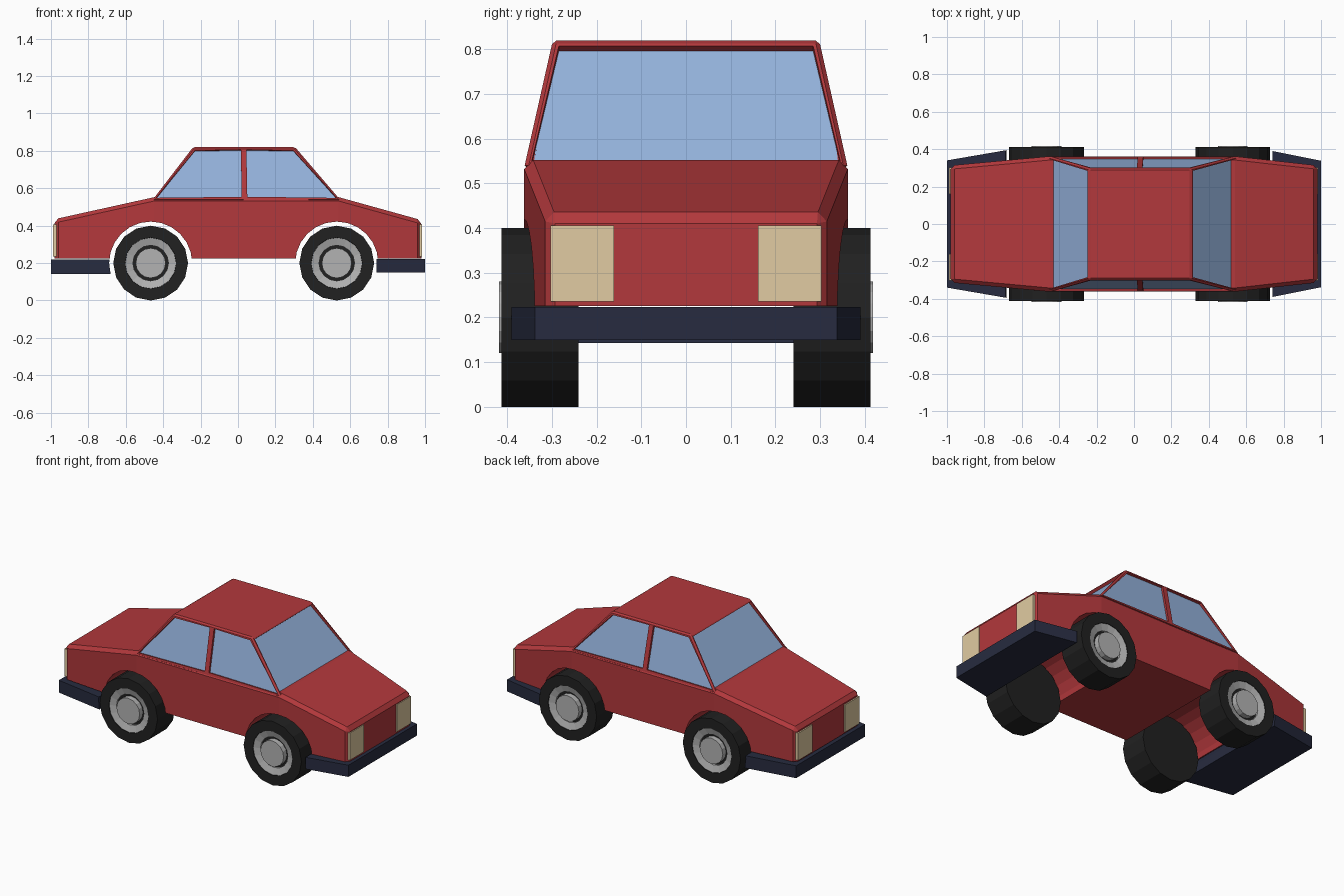
import bpy, bmesh, math
from mathutils import Matrix

if "Cube" in bpy.data.objects:
    bpy.data.objects.remove(bpy.data.objects["Cube"])

def material(name, rgb):
    m = bpy.data.materials.new(name)
    m.diffuse_color = (*rgb, 1)
    m.use_nodes = True
    m.node_tree.nodes["Principled BSDF"].inputs["Base Color"].default_value = m.diffuse_color
    return m

RED = material("red paint", (0.45, 0.04, 0.045))
BLUE = material("window glass", (0.30, 0.45, 0.72))
NAVY = material("navy trim", (0.02, 0.024, 0.05))
CREAM = material("lamp cream", (0.75, 0.60, 0.36))
BLACK = material("rubber", (0.015, 0.015, 0.015))
GREY = material("wheel metal", (0.45, 0.45, 0.45))

def finish(bm, name, mat, recalc=True):
    if recalc:
        bmesh.ops.recalc_face_normals(bm, faces=bm.faces)
    me = bpy.data.meshes.new(name)
    bm.to_mesh(me)
    bm.free()
    ob = bpy.data.objects.new(name, me)
    bpy.context.collection.objects.link(ob)
    if mat:
        me.materials.append(mat)
    return ob

def loft(rings):
    """Solid skinned through rings of equal length, capped at both ends."""
    bm = bmesh.new()
    vs = [[bm.verts.new(p) for p in r] for r in rings]
    n = len(vs[0])
    for a, b in zip(vs, vs[1:]):
        for i in range(n):
            j = (i + 1) % n
            bm.faces.new((a[i], a[j], b[j], b[i]))
    bm.faces.new(vs[0])
    bm.faces.new(vs[-1])
    bmesh.ops.recalc_face_normals(bm, faces=bm.faces)
    return bm

def section(x, hw, z0, z1, hw_top=None):
    t = hw if hw_top is None else hw_top
    return [(x, -hw, z0), (x, hw, z0), (x, t, z1), (x, -t, z1)]

def lathe(name, profile, centre, side, mat, n=16):
    """Revolve (radius, y) points about a wheel axle."""
    bm = bmesh.new()
    vs = [bm.verts.new((0, y * side, r)) for r, y in profile]
    edges = [bm.edges.new(e) for e in zip(vs, vs[1:])]
    bmesh.ops.spin(bm, geom=vs + edges, cent=(0, 0, 0), axis=(0, 1, 0),
                   angle=math.tau, steps=n, use_duplicate=False)
    bmesh.ops.remove_doubles(bm, verts=bm.verts, dist=1e-4)
    ob = finish(bm, name, mat)
    ob.location = centre
    return ob

def sharp_edges(bm, zmin):
    return [e for e in bm.edges if len(e.link_faces) == 2
            and e.calc_face_angle() > 0.5
            and max(v.co.z for v in e.verts) > zmin]

# Lower body with chamfered upper and corner edges
bm = loft([section(-0.98, 0.313, 0.225, 0.435), section(-0.45, 0.362, 0.225, 0.552),
           section(0.035, 0.362, 0.225, 0.552),
           section(0.54, 0.362, 0.225, 0.552), section(0.98, 0.313, 0.225, 0.43)])
bmesh.ops.bevel(bm, geom=sharp_edges(bm, 0.3), offset=0.02, segments=1,
                affect='EDGES', profile=0.5)
body = finish(bm, "lower_body", RED)

# Bumper slabs
rear_bumper = finish(loft([section(-1, 0.34, 0.143, 0.22),
                           section(-0.68, 0.395, 0.143, 0.22)]), "rear_bumper", NAVY)
front_bumper = finish(loft([section(0.74, 0.39, 0.15, 0.223),
                            section(1, 0.338, 0.15, 0.223)]), "front_bumper", NAVY)

# Wheel arch cut straight through, and wheels on each axle
for end, x in (("rear", -0.467), ("front", 0.528)):
    bm = bmesh.new()
    bmesh.ops.create_cone(bm, cap_ends=True, segments=24, radius1=0.222, radius2=0.222,
                          depth=1.2, matrix=Matrix.Rotation(math.pi / 2, 4, 'X'))
    cutter = finish(bm, end + "_arch_cutter", None)
    cutter.location = (x, 0, 0.2)
    cutter.hide_render = True
    cutter.display_type = 'WIRE'
    for ob in (body, rear_bumper) if end == "rear" else (body,):
        mod = ob.modifiers.new("arch", 'BOOLEAN')
        mod.object = cutter
        mod.operation = 'DIFFERENCE'
        mod.solver = 'EXACT'
    for label, side in (("right", -1), ("left", 1)):
        tag = f"{end}_{label}_"
        c = (x, 0, 0.2)
        lathe(tag + "tyre", [(0, .24), (.2, .24), (.2, .413), (.137, .413),
                             (.13, .385), (0, .385)], c, side, BLACK)
        lathe(tag + "rim", [(.136, .38), (.136, .41), (.095, .398), (.095, .38)],
              c, side, GREY)
        lathe(tag + "hub", [(.08, .38), (.08, .418), (0, .418)], c, side, GREY)

# Cabin shell: sloped box, sides split at the door pillar
def cabin(d, zt):
    """d moves every sloped side inward."""
    s = d * 1.25
    rings = []
    for xb, xt in ((-0.455 + s, -0.24 + s), (0.035, 0.03), (0.545 - s, 0.305 - s)):
        rings.append([(xb, -0.361 + d, 0.54), (xb, 0.361 - d, 0.54),
                      (xt, 0.298 - d, zt), (xt, -0.298 + d, zt)])
    return loft(rings)

bm = cabin(0, 0.82)
bmesh.ops.delete(bm, geom=[f for f in bm.faces if f.normal.z < -0.9], context='FACES')
panes = [f for f in bm.faces if f.normal.z < 0.9]
bmesh.ops.inset_individual(bm, faces=panes, thickness=0.021, depth=0)
bmesh.ops.delete(bm, geom=panes, context='FACES')
frame = finish(bm, "cabin_frame", RED, recalc=False)
mod = frame.modifiers.new("edges", 'BEVEL')
mod.width = 0.012
mod.segments = 1
mod.limit_method = 'ANGLE'
mod.angle_limit = math.radians(30)
mod = frame.modifiers.new("thickness", 'SOLIDIFY')
mod.thickness = 0.018
mod.offset = -1

# Glass sits just inside the frame
finish(cabin(0.012, 0.81), "window_glass", BLUE)

# Square lamps at both ends
for end, x0, x1 in (("front", 0.965, 0.985), ("rear", -0.988, -0.965)):
    for label, side in (("right", -1), ("left", 1)):
        bm = bmesh.new()
        bmesh.ops.create_cube(bm, size=1)
        bmesh.ops.scale(bm, vec=(x1 - x0, 0.142, 0.17), verts=bm.verts)
        bmesh.ops.translate(bm, vec=((x0 + x1) / 2, side * 0.232, 0.321), verts=bm.verts)
        finish(bm, f"{end}_{label}_lamp", CREAM)
